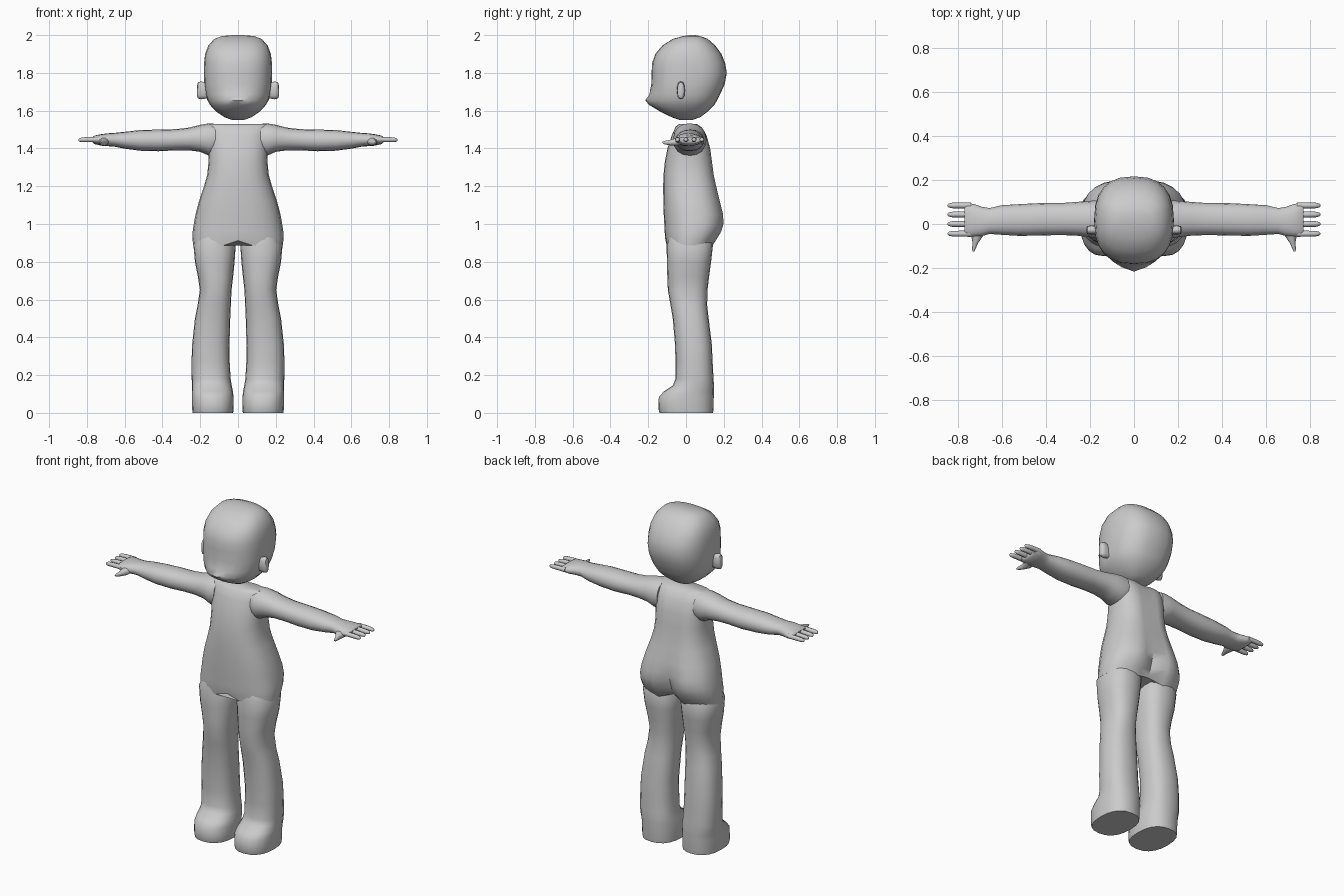
import bpy, bmesh
from math import cos, sin, pi, exp, copysign, radians

AXES = {"z": lambda a, b, t: (a, b, t),
        "x": lambda a, b, t: (t, a, b),
        "y": lambda a, b, t: (a, t, b)}


def loft(name, sections, n=16, e=2.0, axis="z", mirror=False, deform=None, angle=50):
    """Skin rounded rings; each section is (t, a_min, a_max, b_min, b_max)."""
    bm = bmesh.new()
    rings = []
    for t, a0, a1, b0, b1 in sections:
        ring = []
        for i in range(n):
            c, s = cos(2 * pi * i / n), sin(2 * pi * i / n)
            a = (a0 + a1) / 2 + (a1 - a0) / 2 * copysign(abs(c) ** (2 / e), c)
            b = (b0 + b1) / 2 + (b1 - b0) / 2 * copysign(abs(s) ** (2 / e), s)
            co = AXES[axis](a, b, t)
            ring.append(bm.verts.new(deform(*co) if deform else co))
        rings.append(ring)
    for lo, hi in zip(rings, rings[1:]):
        for i in range(n):
            j = (i + 1) % n
            bm.faces.new((lo[i], lo[j], hi[j], hi[i]))
    bm.faces.new(rings[0])
    bm.faces.new(rings[-1])
    bmesh.ops.recalc_face_normals(bm, faces=bm.faces)
    me = bpy.data.meshes.new(name)
    bm.to_mesh(me)
    bm.free()
    ob = bpy.data.objects.new(name, me)
    bpy.context.collection.objects.link(ob)
    bpy.ops.object.select_all(action="DESELECT")
    ob.select_set(True)
    bpy.context.view_layer.objects.active = ob
    bpy.ops.object.shade_smooth_by_angle(angle=radians(angle))
    if mirror:
        ob.modifiers.new("Mirror", "MIRROR")
    return ob


def sym(rows):
    """Expand (t, half_width, b_min, b_max) to a symmetric section."""
    return [(t, -w, w, b0, b1) for t, w, b0, b1 in rows]


# Head, with a small pointed lip low on the face
def lip(x, y, z):
    if y < 0:
        y -= 0.034 * max(0, 1 - abs(x) / 0.13) * exp(-((z - 1.652) / 0.03) ** 2)
    return x, y, z


loft("head", sym([
    (1.55, 0.03, -0.03, 0.03), (1.565, 0.07, -0.075, 0.075),
    (1.595, 0.115, -0.135, 0.115), (1.63, 0.148, -0.175, 0.15),
    (1.655, 0.162, -0.182, 0.165), (1.685, 0.172, -0.184, 0.18),
    (1.74, 0.179, -0.184, 0.205), (1.80, 0.181, -0.182, 0.216),
    (1.85, 0.18, -0.18, 0.208), (1.90, 0.174, -0.163, 0.188),
    (1.945, 0.157, -0.125, 0.155), (1.98, 0.125, -0.07, 0.115),
    (1.995, 0.085, -0.015, 0.075), (2.0, 0.03, 0.02, 0.05)]),
    n=24, e=2.5, deform=lip)

# Ears
loft("ear", [(0.165, -0.045, -0.008, 1.665, 1.745), (0.195, -0.048, -0.006, 1.66, 1.755),
             (0.212, -0.045, -0.01, 1.665, 1.75), (0.216, -0.038, -0.017, 1.675, 1.735)],
     n=12, e=2.5, axis="x", mirror=True)


# Torso, with a spine groove, a seat cleft and a raised crotch
def torso_shape(x, y, z):
    if y > 0:
        depth = 0.016 + 0.04 * exp(-((z - 0.98) / 0.09) ** 2)
        y -= depth * exp(-(x / 0.045) ** 2)
    if z < 0.89:
        z += 0.027 * exp(-(x / 0.035) ** 2)
    return x, y, z


loft("torso", sym([
    (0.885, 0.237, -0.105, 0.145), (0.92, 0.241, -0.11, 0.168),
    (0.96, 0.24, -0.113, 0.193), (1.0, 0.234, -0.115, 0.205),
    (1.05, 0.225, -0.118, 0.203), (1.12, 0.207, -0.12, 0.185),
    (1.2, 0.18, -0.121, 0.166), (1.26, 0.163, -0.119, 0.154),
    (1.33, 0.156, -0.112, 0.145), (1.40, 0.158, -0.098, 0.135),
    (1.47, 0.162, -0.075, 0.115), (1.515, 0.163, -0.055, 0.085),
    (1.53, 0.158, -0.035, 0.06)]), n=24, e=2.5, deform=torso_shape)

# Legs with flat-soled feet
loft("leg", [
    (0.0, 0.026, 0.24, -0.14, 0.143), (0.02, 0.023, 0.243, -0.146, 0.146),
    (0.085, 0.024, 0.244, -0.144, 0.147), (0.115, 0.027, 0.244, -0.115, 0.148),
    (0.145, 0.033, 0.244, -0.07, 0.148), (0.18, 0.039, 0.245, -0.056, 0.146),
    (0.27, 0.044, 0.246, -0.056, 0.141), (0.36, 0.045, 0.243, -0.058, 0.137),
    (0.50, 0.041, 0.228, -0.07, 0.12), (0.57, 0.038, 0.214, -0.082, 0.112),
    (0.65, 0.034, 0.202, -0.096, 0.114), (0.72, 0.026, 0.212, -0.099, 0.122),
    (0.80, 0.018, 0.228, -0.101, 0.133), (0.89, 0.012, 0.236, -0.103, 0.143),
    (0.94, 0.03, 0.21, -0.09, 0.12)], n=20, e=2.4, mirror=True)

# Arms tapering to a flat palm
loft("arm", [
    (0.12, -0.06, 0.105, 1.37, 1.53), (0.155, -0.068, 0.108, 1.362, 1.533),
    (0.20, -0.06, 0.105, 1.382, 1.525), (0.26, -0.053, 0.1, 1.39, 1.51),
    (0.33, -0.05, 0.095, 1.39, 1.502), (0.42, -0.052, 0.095, 1.385, 1.5),
    (0.52, -0.054, 0.09, 1.388, 1.497), (0.60, -0.049, 0.085, 1.399, 1.488),
    (0.655, -0.045, 0.072, 1.41, 1.482), (0.69, -0.055, 0.078, 1.412, 1.48),
    (0.725, -0.058, 0.09, 1.415, 1.475), (0.76, -0.057, 0.097, 1.423, 1.468),
    (0.77, -0.05, 0.09, 1.432, 1.46)], n=16, e=2.2, axis="x", mirror=True)

# Four fingers
for i, y in enumerate((0.084, 0.043, 0.0, -0.044)):
    loft(f"finger_{i + 1}", [
        (t, y - r, y + r, z - r, z + r) for t, r, z in
        ((0.74, 0.014, 1.447), (0.79, 0.0135, 1.447), (0.825, 0.0125, 1.446),
         (0.84, 0.009, 1.445), (0.845, 0.004, 1.445))], n=8, axis="x", mirror=True)

# Thumb
loft("thumb", [
    (-0.125, 0.725, 0.732, 1.429, 1.436), (-0.115, 0.72, 0.735, 1.422, 1.44),
    (-0.085, 0.706, 0.732, 1.416, 1.446), (-0.055, 0.685, 0.738, 1.413, 1.455),
    (-0.03, 0.68, 0.75, 1.418, 1.462)], n=10, axis="y", mirror=True)
